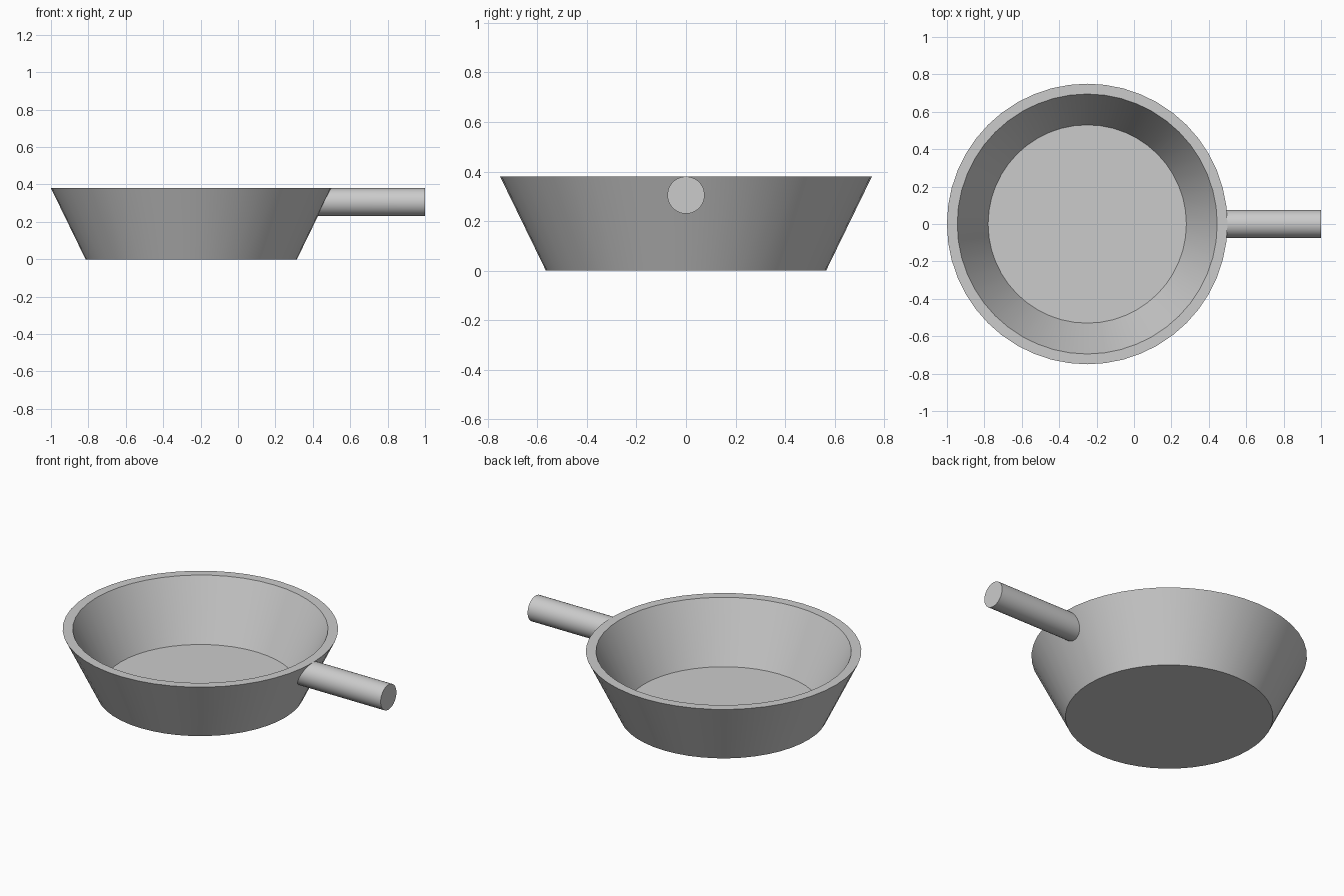
import bpy, bmesh
from math import sin, cos, tau, sqrt, radians

cube = bpy.data.objects.get("Cube")
if cube:
    bpy.data.objects.remove(cube, do_unlink=True)

CENTRE_X = -0.25
HEIGHT = 0.38
SEGMENTS = 48

metal = bpy.data.materials.new("grey metal")
metal.use_nodes = True
GREY = (0.6, 0.6, 0.6, 1)
metal.diffuse_color = GREY
metal.node_tree.nodes["Principled BSDF"].inputs["Base Color"].default_value = GREY


def rings_to_object(name, rings):
    """Bridge successive rings of points and cap both ends."""
    bm = bmesh.new()
    loops = [[bm.verts.new(p) for p in ring] for ring in rings]
    n = len(loops[0])
    for a, b in zip(loops, loops[1:]):
        for i in range(n):
            j = (i + 1) % n
            bm.faces.new((a[i], a[j], b[j], b[i]))
    bm.faces.new(loops[0])
    bm.faces.new(loops[-1])
    bmesh.ops.recalc_face_normals(bm, faces=bm.faces)
    mesh = bpy.data.meshes.new(name)
    bm.to_mesh(mesh)
    bm.free()
    mesh.materials.append(metal)
    obj = bpy.data.objects.new(name, mesh)
    bpy.context.collection.objects.link(obj)
    bpy.ops.object.select_all(action='DESELECT')
    obj.select_set(True)
    bpy.context.view_layer.objects.active = obj
    bpy.ops.object.shade_smooth_by_angle(angle=radians(30))
    return obj


# Pan body: outer base, outer rim, inner rim, inner floor
profile = [(0.565, 0), (0.75, HEIGHT), (0.695, HEIGHT), (0.53, 0.04)]
angles = [tau * i / SEGMENTS for i in range(SEGMENTS)]
rings_to_object("pan_body", [
    [(CENTRE_X + r * cos(a), r * sin(a), z) for a in angles]
    for r, z in profile])

# Handle: round bar whose inner end follows the middle of the sloping wall
HANDLE_R = 0.075
HANDLE_Z = HEIGHT - HANDLE_R


def wall_x(y, z):
    r = 0.545 + 0.175 * z / HEIGHT
    return CENTRE_X + sqrt(r * r - y * y)


section = [(HANDLE_R * cos(a), HANDLE_Z + HANDLE_R * sin(a)) for a in angles]
rings_to_object("handle", [
    [(wall_x(y, z), y, z) for y, z in section],
    [(1.0, y, z) for y, z in section]])
